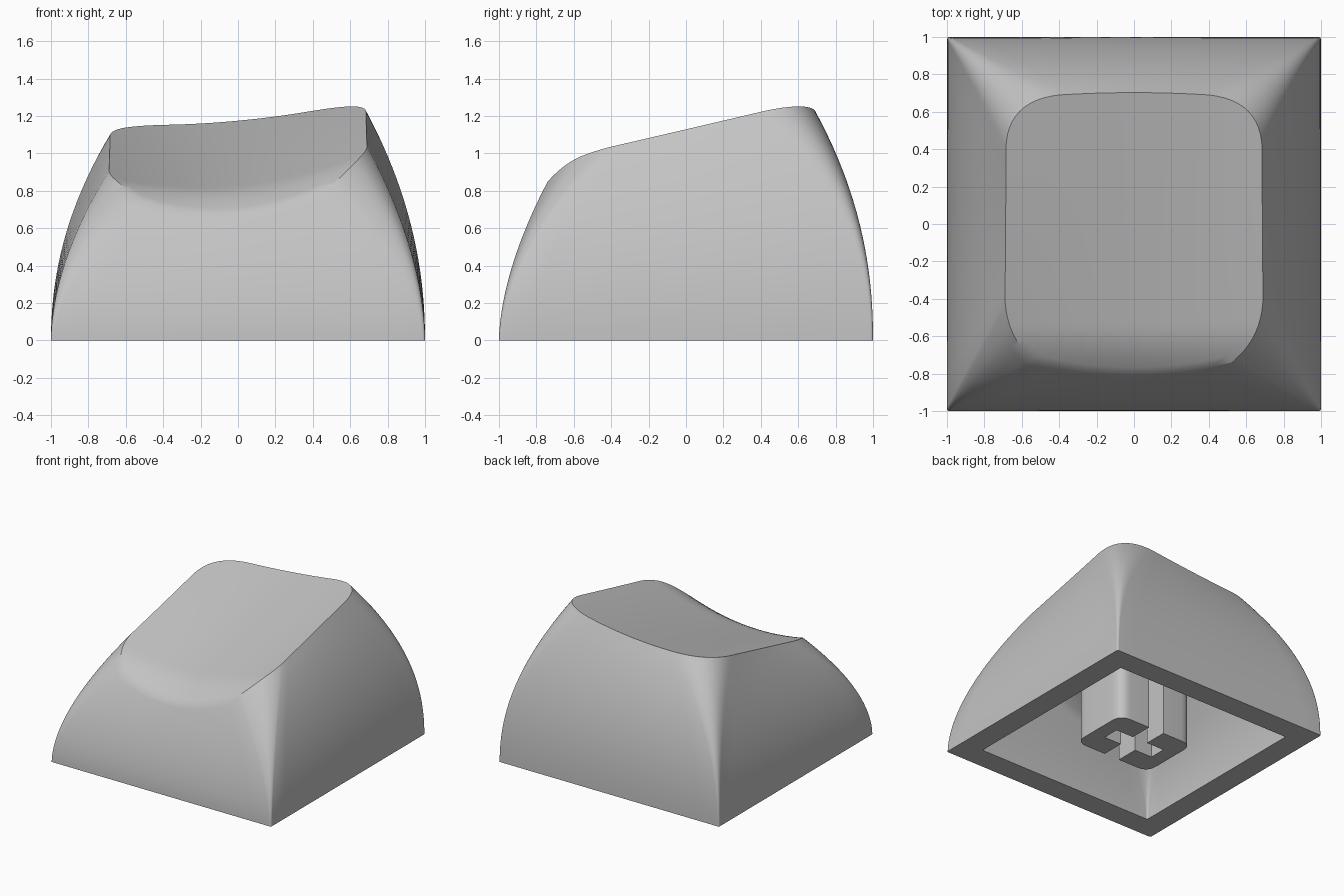
import bpy, bmesh, math
from mathutils import Vector

if "Cube" in bpy.data.objects:
    bpy.data.objects.remove(bpy.data.objects["Cube"])

STEPS = 12          # points per outline segment
CENTRE = Vector((0, -0.05))

grey = bpy.data.materials.new("plain grey")
grey.use_nodes = True
COLOUR = (0.55, 0.55, 0.55, 1)
grey.diffuse_color = COLOUR
grey.node_tree.nodes["Principled BSDF"].inputs["Base Color"].default_value = COLOUR


def finish(name, bm):
    """Turn a bmesh into a smooth shaded object with sharp creases."""
    bmesh.ops.recalc_face_normals(bm, faces=bm.faces)
    mesh = bpy.data.meshes.new(name)
    bm.to_mesh(mesh)
    bm.free()
    mesh.materials.append(grey)
    ob = bpy.data.objects.new(name, mesh)
    bpy.context.scene.collection.objects.link(ob)
    bpy.ops.object.select_all(action='DESELECT')
    ob.select_set(True)
    bpy.context.view_layer.objects.active = ob
    bpy.ops.object.shade_smooth_by_angle(angle=math.radians(33))
    return ob


def bezier(a, b, c, n=STEPS):
    """Quadratic curve from a towards c, leaving out the end point."""
    a, b, c = Vector(a), Vector(b), Vector(c)
    return [a * (1 - t) ** 2 + b * 2 * t * (1 - t) + c * t * t
            for t in (i / n for i in range(n))]


def loop(corners, bulges):
    """Closed outline from (start, control, end) corners joined by sides."""
    pts = []
    for i, (a, b, c) in enumerate(corners):
        pts += bezier(a, b, c)
        pts += bezier(c, bulges[i], corners[(i + 1) % 4][0])
    return pts


def mirrored(back, front):
    """Four corners, counter-clockwise, from the back and front +x ones."""
    flip = lambda c: [(-x, y) for x, y in reversed(c)]
    return [back, flip(back), flip(front), front]


def dish(p):
    """Height of the scooped, tilted top with its rolled front lip."""
    x, y = p
    plane = 1.065 + 0.094 * x + 0.235 * y
    sag = (0.087 - 0.045 * y) * (1 - (x / 0.69) ** 2)
    lip = 1.1 * max(0, -y - 0.55) ** 2
    return plane - sag - lip


# Plan outlines: rounded rim at the top, nearly sharp square at the base
rim = loop(mirrored([(0.685, 0.4), (0.68, 0.66), (0.4, 0.69)],
                    [(0.52, -0.74), (0.68, -0.62), (0.69, -0.4)]),
           [(0, 0.715), (-0.685, 0), (0, -0.87), (0.685, 0)])
base = loop(mirrored([(1, 0.985), (1, 1), (0.985, 1)],
                     [(0.985, -1), (1, -1), (1, -0.985)]),
            [(0, 1), (-1, 0), (0, -1), (1, 0)])


def wall_ring(t, base_scale, rim_scale, height):
    """Outline part way up the curved walls."""
    ring = []
    for b, r in zip(base, rim):
        u = t ** (1.95 + 0.25 * r.y / 0.8)
        p = (b * base_scale).lerp(r * rim_scale, u)
        ring.append((p.x, p.y, dish(r) * height * t))
    return ring


def dish_ring(s, scale, height):
    """Outline part way from the centre of the top to its rim."""
    pts = [CENTRE.lerp(r, s) for r in rim]
    return [(p.x * scale, p.y * scale, dish(p) * height) for p in pts]


# Shell: ceiling, inner walls, bottom edge, outer walls and dish as one skin
ROWS = 20
INNER, CEILING = 0.78, 0.75
up = [i / ROWS for i in range(ROWS + 1)]
inside = [i / ROWS for i in range(1, ROWS)]
rings = [dish_ring(s, INNER, CEILING) for s in inside]
rings += [wall_ring(t, 0.81, INNER, CEILING) for t in reversed(up)]
rings += [wall_ring(t, 1, 1, 1) for t in up]
rings += [dish_ring(s, 1, 1) for s in reversed(inside)]

bm = bmesh.new()
skin = [[bm.verts.new(p) for p in ring] for ring in rings]
count = len(rim)
for low, high in zip(skin, skin[1:]):
    for i in range(count):
        j = (i + 1) % count
        bm.faces.new((low[i], low[j], high[j], high[i]))
for ring, scale, height in ((skin[0], INNER, CEILING), (skin[-1], 1, 1)):
    tip = bm.verts.new((*(CENTRE * scale), dish(CENTRE) * height))
    for i in range(count):
        bm.faces.new((ring[i], ring[(i + 1) % count], tip))
finish("cap_shell", bm)


def prism(name, outline, z0, z1):
    bm = bmesh.new()
    face = bm.faces.new([bm.verts.new((x, y, z0)) for x, y in outline])
    top = bmesh.ops.extrude_face_region(bm, geom=[face], use_keep_orig=True)
    moved = [g for g in top["geom"] if isinstance(g, bmesh.types.BMVert)]
    bmesh.ops.translate(bm, verts=moved, vec=(0, 0, z1 - z0))
    return finish(name, bm)


# Stem: two bracket halves around a cross slot, under a solid block
HX, HY, R = 0.35, 0.26, 0.1
SLOT, ARM, SLOT_TOP = 0.07, 0.23, 0.55
side = (bezier((HX - R, -HY), (HX, -HY), (HX, R - HY), 6) + [(HX, R - HY)]
        + bezier((HX, HY - R), (HX, HY), (HX - R, HY), 6) + [(HX - R, HY)])
half = [(SLOT, -HY)] + side + [(SLOT, HY), (SLOT, SLOT), (ARM, SLOT),
                               (ARM, -SLOT), (SLOT, -SLOT)]
prism("stem_left", half, 0, SLOT_TOP)
prism("stem_right", [(-x, y) for x, y in half], 0, SLOT_TOP)
prism("stem_block", side + [(-x, y) for x, y in reversed(side)], SLOT_TOP, 0.8)
